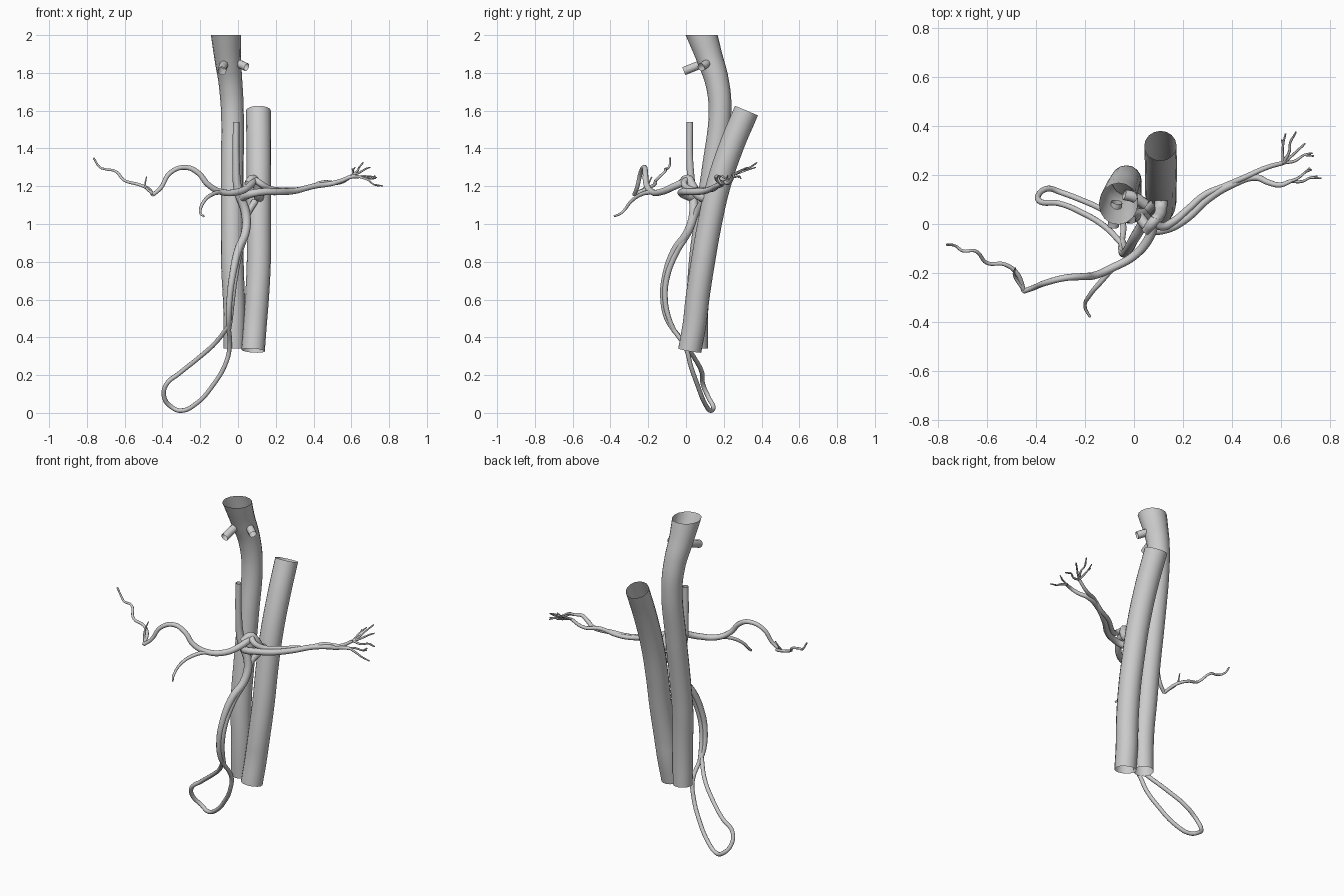
import bpy
import bmesh
import random
from mathutils import Vector

random.seed(4)
scene_cube = bpy.data.objects.get("Cube")
if scene_cube:
    bpy.data.objects.remove(scene_cube, do_unlink=True)

# One plain grey for every vessel
grey = bpy.data.materials.new("vessel_grey")
grey.use_nodes = True
shade = (0.6, 0.6, 0.6, 1)
grey.diffuse_color = shade
grey.node_tree.nodes["Principled BSDF"].inputs["Base Color"].default_value = shade

UNIT = 0.01  # paths are written in hundredths


def vessel(name, path, start_radius, end_radius=None, detail=3, steps=6, radii=None):
    """Open-ended smooth tube through the path points, tapering along its length."""
    end_radius = start_radius if end_radius is None else end_radius
    curve = bpy.data.curves.new(name, "CURVE")
    curve.dimensions = "3D"
    curve.bevel_depth = UNIT
    curve.bevel_resolution = detail
    curve.resolution_u = steps
    curve.use_fill_caps = False
    spline = curve.splines.new("BEZIER")
    spline.bezier_points.add(len(path) - 1)
    for index, (knot, place) in enumerate(zip(spline.bezier_points, path)):
        along = index / (len(path) - 1)
        knot.co = Vector(place) * UNIT
        knot.handle_left_type = knot.handle_right_type = "AUTO"
        taper = start_radius + (end_radius - start_radius) * along
        knot.radius = radii[index] if radii else taper
    shape = bpy.data.objects.new(name + "_path", curve)
    bpy.context.collection.objects.link(shape)
    bpy.context.view_layer.update()
    evaluated = shape.evaluated_get(bpy.context.evaluated_depsgraph_get())
    mesh = bpy.data.meshes.new_from_object(evaluated)
    mesh.name = name
    bpy.data.objects.remove(shape, do_unlink=True)
    bpy.data.curves.remove(curve)
    mesh.materials.clear()
    mesh.materials.append(grey)
    for face in mesh.polygons:
        face.use_smooth = True
        face.material_index = 0
    tube = bpy.data.objects.new(name, mesh)
    bpy.context.collection.objects.link(tube)
    return tube


def trim_level(tube, low, high):
    """Cut both tube ends flat at the given heights."""
    bm = bmesh.new()
    bm.from_mesh(tube.data)
    for height, direction in ((low, -1), (high, 1)):
        bmesh.ops.bisect_plane(
            bm, geom=bm.verts[:] + bm.edges[:] + bm.faces[:],
            plane_co=(0, 0, height * UNIT), plane_no=(0, 0, direction),
            clear_outer=True)
    bm.to_mesh(tube.data)
    bm.free()


def twigs(name, root, tips, radius):
    """Thin crooked branches that spread from one root, each with a side shoot."""
    root = Vector(root)
    for number, tip in enumerate(tips):
        tip = Vector(tip)
        wobble = [Vector([random.uniform(-1, 1) for axis in range(3)]) for bend in range(2)]
        near = root.lerp(tip, 0.35) + wobble[0]
        far = root.lerp(tip, 0.7) + wobble[1]
        vessel(f"{name}_{number}", [root, near, far, tip], radius, radius / 2, detail=1, steps=4)
        shoot = far + (tip - near) * 0.4 + wobble[0].cross(wobble[1]) + wobble[0] * 2
        vessel(f"{name}_shoot_{number}", [far, far.lerp(shoot, 0.5), shoot],
               radius * 0.7, radius / 2, detail=1, steps=3)


# Large vein trunk with a flared top, cut level at both ends
trunk_vein = vessel("trunk_vein", [
    (-2, 6, 28), (-2, 6, 55), (-3, 7.5, 80), (-3, 10, 100), (-3, 14.5, 130),
    (-3, 18, 160), (-4, 16.5, 175), (-5.5, 12.5, 188), (-6.3, 8.5, 200), (-7, 5, 210)],
    6, detail=6, radii=[5.6, 5.8, 6, 6, 6, 6, 6.3, 7, 8, 9])
trim_level(trunk_vein, 34, 200)

# Large artery trunk leaning back at the top
vessel("trunk_artery", [
    (8, 2, 33), (9, 4.5, 47), (10, 6, 60), (11, 9, 80), (11, 12.5, 100),
    (11, 17, 120), (11, 24, 141), (10.8, 32, 160)], 6.2, 6.6, detail=6)

# Two short stubs below the flared top
vessel("right_stub", [(-7, 9, 185), (-8, 4, 183), (-8.5, -1, 181)], 2.3)
vessel("left_stub", [(-4, 12, 186), (0, 11, 185), (4.6, 8, 183)], 2.2)

# Slim vein running down the front, and the artery beside it
vessel("front_vein", [
    (-1, 2, 154), (-1, 2, 135), (0, 3, 118), (4, 4, 106), (4, 1, 96), (0, -6, 86),
    (-3, -11, 72), (-4.5, -12, 60), (-5, -10, 50), (-5, -6, 43)],
    1.7, radii=[1.7, 1.8, 2.3, 2.4, 2.3, 2.1, 1.8, 1.6, 1.5, 1.2])
vessel("front_artery", [
    (9, 9, 112), (5, 5, 105), (4, 1, 95), (1, -5, 85), (-1.5, -10, 72),
    (-3, -11, 60), (-4, -9, 50), (-5, -6, 43)], 1.9, 1.2)

# Hanging loop at the bottom
vessel("lower_loop", [
    (-5, -8, 46), (-12, -1, 37), (-21, 4.5, 29), (-31, 8.5, 21), (-38, 9, 15),
    (-39, 12, 8), (-35, 14.5, 3), (-30, 13, 1.2), (-22, 10, 5), (-13, 6, 15),
    (-7, 2.5, 25), (-4.5, 0, 34), (-5, -8, 46)], 1.2)

# Short arch leaving the artery trunk
vessel("arch_root", [(11, 14, 114), (11, 7, 115), (10, 3, 121), (8, 1, 124), (5, -3, 121)], 2.8, 2)

# Long branch to the right side, with two offshoots
vessel("right_branch", [
    (9, 3, 124), (6, -6, 120), (0, -13, 117), (-9, -18, 117), (-16, -21, 121),
    (-21, -21.5, 127), (-28, -22, 130), (-36, -24, 127), (-41, -26, 119),
    (-45, -27.5, 115.5)], 2, 1)
vessel("right_branch_end", [
    (-45, -27.5, 115.5), (-48, -20, 119), (-53, -16.5, 121), (-60, -16, 123),
    (-65, -11, 128), (-70, -11, 129), (-73, -9, 130), (-76.5, -8.5, 135)],
    1, 0.5, detail=2)
vessel("right_spur", [(-45, -27, 116), (-49, -21, 120), (-48.5, -18, 125)], 0.8, 0.3, detail=1)
vessel("drooping_branch", [
    (-8, -17, 117), (-13, -23, 116), (-18, -29, 112), (-20, -34, 106), (-18, -38, 104)],
    1.3, 0.5, detail=2)

# Paired vessels to the left side
vessel("left_vein", [
    (2, 3, 114), (7, -2, 116), (13, -2, 117), (21, 2, 117), (30, 10, 117.5),
    (40, 16, 120), (50, 19, 121.5), (55, 17, 123), (60, 16, 125), (64, 17.5, 125)],
    2.2, 0.9)
vessel("left_artery", [
    (8, 2, 124), (11, -1, 122), (16, 1, 119), (22, 6, 118), (29, 12, 118),
    (37, 15.5, 119), (45, 19, 122), (54, 23, 122), (61, 25, 126)], 1.8, 0.9)

# Fine twigs at the left end
twigs("upper_twig", (61, 25, 126),
      [(62, 37, 130), (66, 37, 132), (70, 33, 130), (73, 29, 124)], 0.7)
twigs("lower_twig", (64, 17.5, 125), [(75, 19.5, 120), (72, 23, 124)], 0.7)
